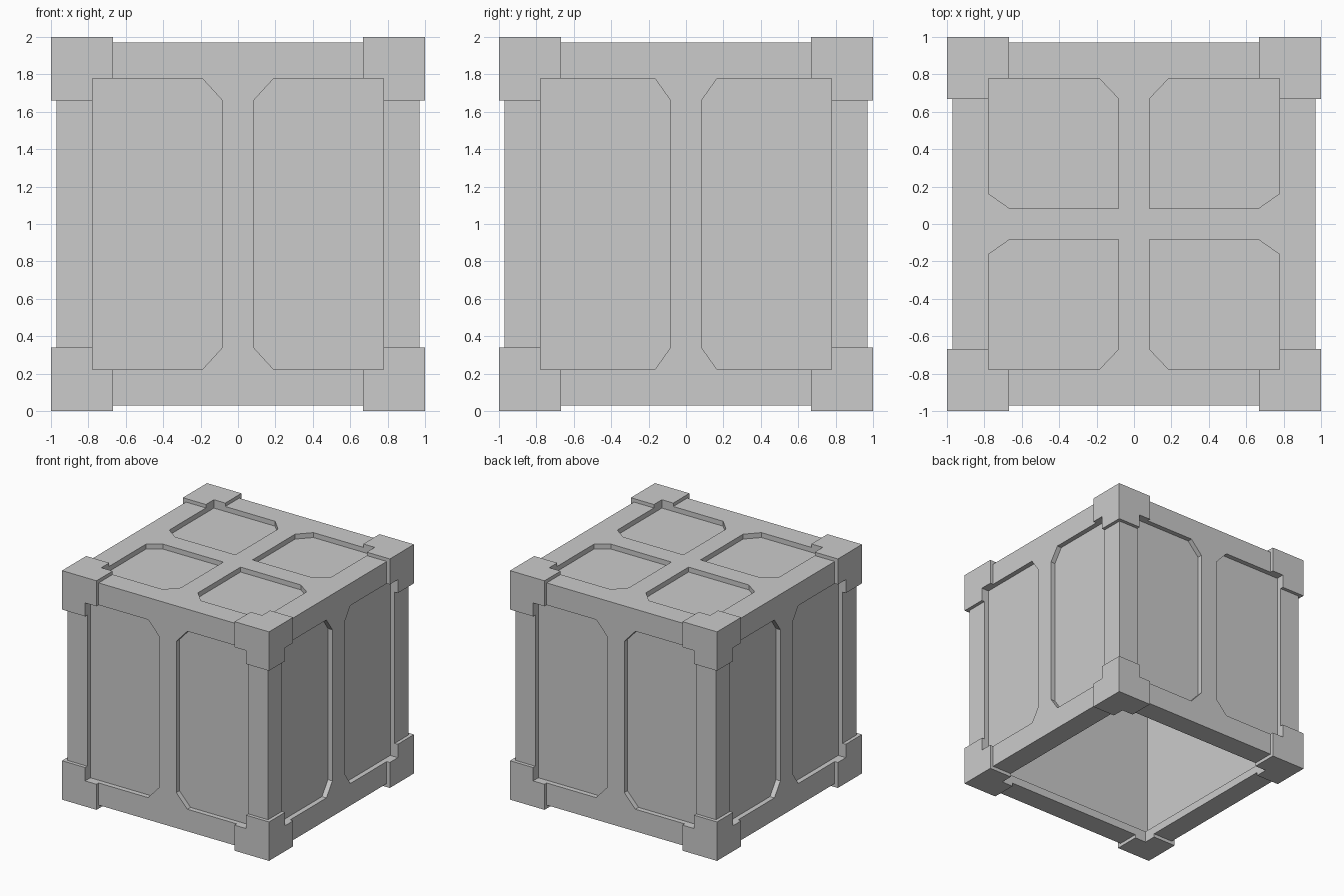
import bpy, bmesh
from math import pi
from mathutils import Matrix, Vector

if "Cube" in bpy.data.objects:
    bpy.data.objects.remove(bpy.data.objects["Cube"])

# half sizes, cube centred on z = 1
BODY, FLOOR, INNER, OPEN = 0.97, 0.927, 0.90, 0.777
CAP_XY, CAP_Z = 0.667, 0.66
CENTRE = Matrix.Translation((0, 0, 1))


def new_object(name, bm):
    bmesh.ops.recalc_face_normals(bm, faces=bm.faces)
    mesh = bpy.data.meshes.new(name)
    bm.to_mesh(mesh)
    bm.free()
    obj = bpy.data.objects.new(name, mesh)
    bpy.context.collection.objects.link(obj)
    return obj


def add_box(bm, lo, hi):
    lo, hi = Vector(lo), Vector(hi)
    size = hi - lo
    m = CENTRE @ Matrix.Translation((lo + hi) / 2) @ Matrix.Diagonal((*size, 1))
    bmesh.ops.create_cube(bm, size=1, matrix=m)


def cube_object(name, half):
    bm = bmesh.new()
    add_box(bm, (-half,) * 3, (half,) * 3)
    return new_object(name, bm)


def add_prism(bm, outline, matrix, w0=FLOOR, w1=1.1):
    """Extrude a 2D outline along the outward direction of one crate side."""
    bottom = [bm.verts.new(matrix @ Vector((u, v, w0))) for u, v in outline]
    top = [bm.verts.new(matrix @ Vector((u, v, w1))) for u, v in outline]
    bm.faces.new(bottom)
    bm.faces.new(top)
    n = len(outline)
    for i in range(n):
        j = (i + 1) % n
        bm.faces.new((bottom[i], bottom[j], top[j], top[i]))


def cut(obj, cutter):
    mod = obj.modifiers.new("cut", 'BOOLEAN')
    mod.operation = 'DIFFERENCE'
    mod.solver = 'EXACT'
    mod.object = cutter
    bpy.context.view_layer.objects.active = obj
    bpy.ops.object.modifier_apply(modifier=mod.name)


# Panel recesses: two per upright side, four on top, a through opening underneath
bm = bmesh.new()
for k in range(4):
    c = 0.19 if k % 2 == 0 else 0.165
    side = CENTRE @ Matrix.Rotation(k * pi / 2, 4, 'Z') @ Matrix.Rotation(pi / 2, 4, 'X')
    half = [(0.083, 0.66), (c, OPEN), (OPEN, OPEN),
            (OPEN, -OPEN), (c, -OPEN), (0.083, -0.66)]
    for s in (-1, 1):
        add_prism(bm, [(s * u, v) for u, v in half], side)
quarter = [(0.083, 0.083), (0.665, 0.083), (OPEN, 0.162),
           (OPEN, OPEN), (0.185, OPEN), (0.083, 0.67)]
for sx in (-1, 1):
    for sy in (-1, 1):
        add_prism(bm, [(sx * u, sy * v) for u, v in quarter], CENTRE)
square = [(-OPEN, -OPEN), (OPEN, -OPEN), (OPEN, OPEN), (-OPEN, OPEN)]
add_prism(bm, square, CENTRE @ Matrix.Rotation(pi, 4, 'X'), w0=0.85)
recesses = new_object("recess_cutter", bm)

# Crate body: hollow, with recessed panels and an open underside
body = cube_object("crate_body", BODY)
hollow = cube_object("hollow_cutter", INNER)
cut(body, hollow)
cut(body, recesses)

# Corner caps wrapped over the body, notched by the recesses
bm = bmesh.new()
for sx in (-1, 1):
    for sy in (-1, 1):
        for sz in (-1, 1):
            pairs = [sorted((s * c, s)) for s, c in
                     ((sx, CAP_XY), (sy, CAP_XY), (sz, CAP_Z))]
            add_box(bm, [p[0] for p in pairs], [p[1] for p in pairs])
caps = new_object("corner_caps", bm)
trim = cube_object("trim_cutter", BODY)
cut(caps, trim)
cut(caps, recesses)

for helper in (recesses, hollow, trim):
    bpy.data.objects.remove(helper)
